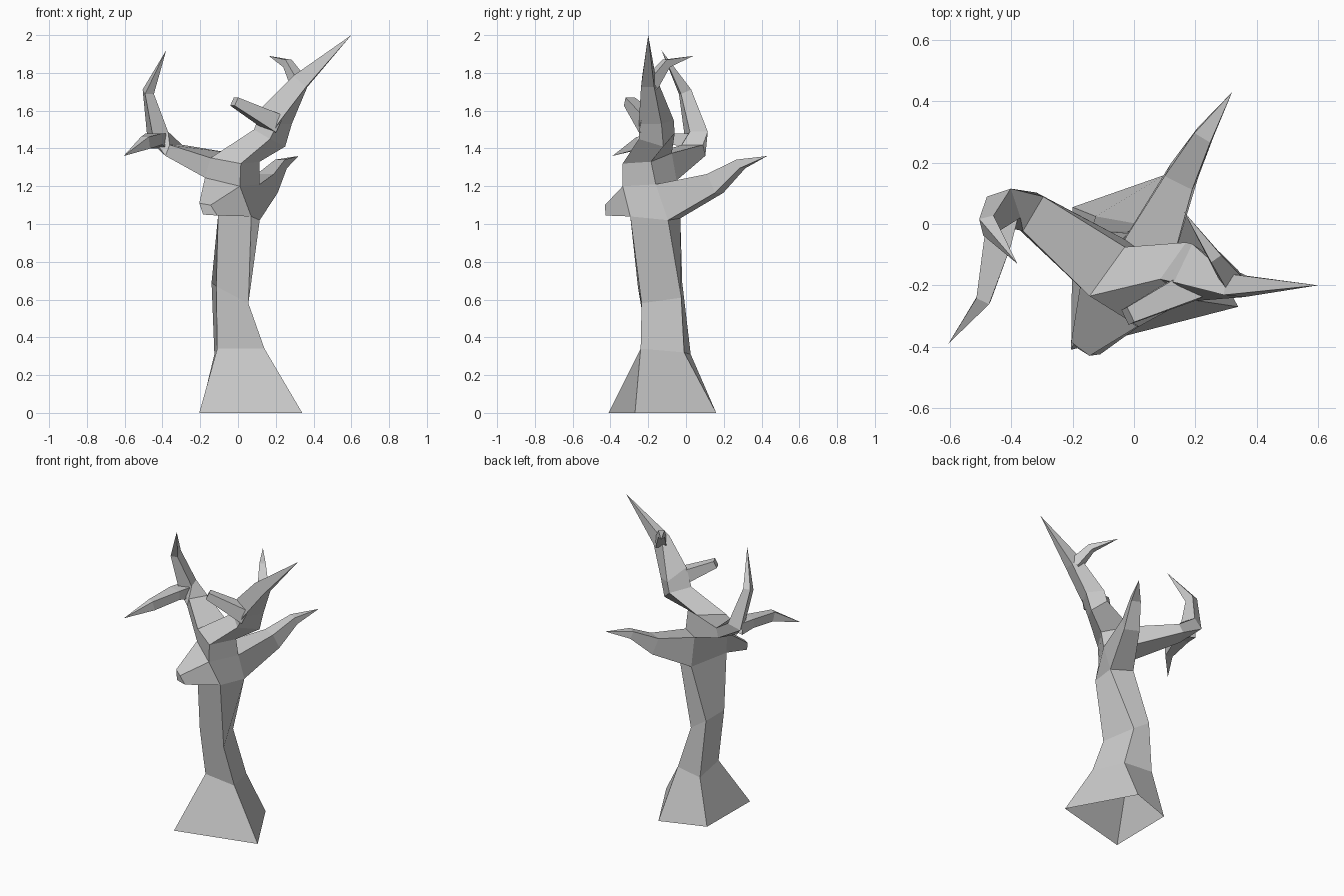
import bpy, bmesh
from mathutils import Vector
from itertools import product

if "Cube" in bpy.data.objects:
    bpy.data.objects.remove(bpy.data.objects["Cube"])

V = Vector


def make(name, rings, skip=()):
    """Skin a stack of four-point rings; skip holds (band, side) openings for branches."""
    bm = bmesh.new()
    vs = [[bm.verts.new(p) for p in r] for r in rings]
    for i in range(len(vs) - 1):
        for k in range(4):
            if (i, k) not in skip:
                n = (k + 1) % 4
                bm.faces.new((vs[i][k], vs[i][n], vs[i + 1][n], vs[i + 1][k]))
    if name != "trunk":
        bm.faces.new(vs[-1])
    bmesh.ops.remove_doubles(bm, verts=bm.verts, dist=0.0005)
    bmesh.ops.recalc_face_normals(bm, faces=bm.faces)
    me = bpy.data.meshes.new(name)
    bm.to_mesh(me)
    bm.free()
    ob = bpy.data.objects.new(name, me)
    bpy.context.collection.objects.link(ob)


def match(prev, ring):
    """Reorder a ring so its corners line up with the previous ring."""
    opts = [[ring[(s + d * k) % 4] for k in range(4)] for s, d in product(range(4), (1, -1))]
    pc, rc = sum(prev, V()) / 4, sum(ring, V()) / 4
    return min(opts, key=lambda o: sum(((a - pc) - (b - rc)).length_squared for a, b in zip(prev, o)))


def limb(name, stations, start=None):
    """Branch through stations (x, y, z, half width, half height); zero width is a point."""
    cs = [V(s[:3]) for s in stations]
    rings = [start] if start else []
    if start:
        cs.insert(0, sum(start, V()) / 4)
    off = len(rings)
    for i, s in enumerate(stations):
        j = i + off
        d = (cs[min(j + 1, len(cs) - 1)] - cs[max(j - 1, 0)]).normalized()
        side = d.cross(V((0, 0, 1))).normalized()
        up = side.cross(d)
        ring = [cs[j] + side * a * s[3] + up * b * s[4]
                for a, b in ((1, 1), (-1, 1), (-1, -1), (1, -1))]
        rings.append(match(rings[-1], ring) if rings else ring)
    make(name, rings)


# Trunk: four-sided rings in the order front left, front right, back right, back left
T = [[V(p) for p in r] for r in (
    ((-.205, -.41, 0), (.34, -.27, 0), (.1, .16, 0), (-.2, .055, 0)),
    ((-.11, -.2, .34), (.14, -.24, .34), (.07, -.01, .32), (-.125, .025, .31)),
    ((-.115, -.255, .67), (.055, -.235, .58), (-.02, -.025, .61), (-.14, -.02, .69)),
    ((-.105, -.295, 1.05), (.07, -.295, 1.04), (.115, -.095, 1.02), (-.02, -.03, 1.03)),
    ((-.175, -.2, 1.245), (.01, -.335, 1.2), (.115, -.16, 1.21), (-.03, -.05, 1.23)),
    ((-.145, -.235, 1.35), (.015, -.335, 1.32), (.115, -.185, 1.33), (-.03, -.075, 1.375)),
)]
make("trunk", T, skip={(3, 0), (3, 2), (4, 3)})

# Cut stub at the front left of the crown
stub_end = [V(p) for p in ((-.185, -.405, 1.05), (-.11, -.425, 1.045),
                           (-.145, -.43, 1.1), (-.205, -.385, 1.11))]
make("front_stub", [[T[3][0], T[3][1], T[4][1], T[4][0]], stub_end])

# Branch reaching to the back right
limb("back_branch", [(.155, .155, 1.215, .05, .055), (.228, .29, 1.318, .03, .025),
                     (.32, .43, 1.36, 0, 0)],
     [T[3][2], T[3][3], T[4][3], T[4][2]])

# Left limb curling upward, with its drooping side spike
limb("left_limb", [(-.34, .04, 1.39, .065, .032), (-.425, .055, 1.47, .05, .045),
                   (-.475, -.005, 1.7, .024, .03), (-.38, -.13, 1.92, 0, 0)],
     [T[4][0], T[4][3], T[5][3], T[5][0]])
limb("left_spike", [(-.42, .04, 1.44, .045, .04), (-.445, -.06, 1.45, .045, .03),
                    (-.49, -.245, 1.43, .023, .032), (-.605, -.39, 1.36, 0, 0)])

# Right limb continuing the trunk top, with a side twig and a cut stub
r1 = [V(p) for p in ((.085, -.18, 1.5), (.17, -.25, 1.45), (.25, -.12, 1.41), (.17, -.06, 1.48))]
r2 = [V(p) for p in ((.13, -.19, 1.62), (.21, -.25, 1.53), (.285, -.13, 1.53), (.19, -.065, 1.55))]
make("right_limb_base", [T[5], r1, r2])
limb("right_limb", [(.33, -.2, 1.755, .035, .045), (.6, -.2, 2, 0, 0)], r2)
limb("right_twig", [(.325, -.19, 1.74, .035, .035), (.262, -.105, 1.85, .02, .022),
                    (.163, .04, 1.89, 0, 0)])
limb("right_stub", [(.2, -.195, 1.53, .05, .05), (-.02, -.3, 1.648, .027, .024)])
